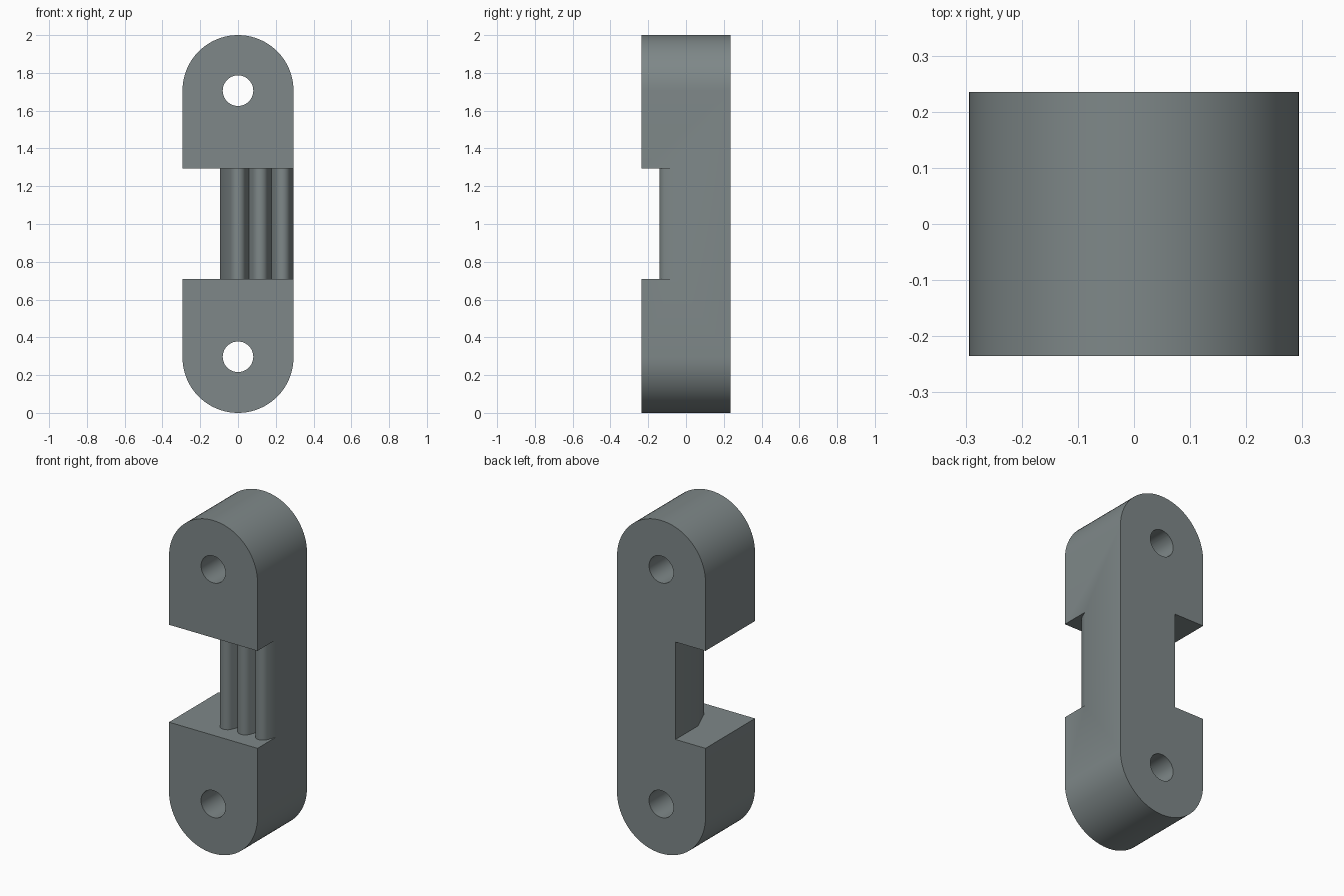
import bpy, bmesh, math

if "Cube" in bpy.data.objects:
    bpy.data.objects.remove(bpy.data.objects["Cube"])

W, D = 0.294, 0.235            # half width (end radius) and half depth
Z0, Z1 = 0.71, 1.295           # grip notch height range
HOLE_R = 0.081

grey = bpy.data.materials.new("slate grey")
grey.diffuse_color = (0.21, 0.245, 0.248, 1)
grey.use_nodes = True
grey.node_tree.nodes["Principled BSDF"].inputs["Base Color"].default_value = grey.diffuse_color


def prism(name, profile, offset):
    """Extrude a closed loop of 3D points along an offset vector."""
    bm = bmesh.new()
    face = bm.faces.new([bm.verts.new(p) for p in profile])
    out = bmesh.ops.extrude_face_region(bm, geom=[face])
    moved = [v for v in out["geom"] if isinstance(v, bmesh.types.BMVert)]
    bmesh.ops.translate(bm, vec=offset, verts=moved)
    bmesh.ops.recalc_face_normals(bm, faces=bm.faces)
    mesh = bpy.data.meshes.new(name)
    bm.to_mesh(mesh)
    bm.free()
    obj = bpy.data.objects.new(name, mesh)
    bpy.context.collection.objects.link(obj)
    mesh.materials.append(grey)
    return obj


def arc(cx, cy, r, a0, a1, n):
    angles = [math.radians(a0 + (a1 - a0) * i / n) for i in range(n + 1)]
    return [(cx + r * math.cos(a), cy + r * math.sin(a)) for a in angles]


# Link body: rounded at both ends
outline = arc(0, 2 - W, W, 0, 180, 40) + arc(0, W, W, 180, 360, 40)
body = prism("link_body", [(x, -D, z) for x, z in outline], (0, 2 * D, 0))

# Pin holes through both ends
cutters = []
for z in (W + 0.003, 2 - W):
    ring = arc(0, z, HOLE_R, 0, 360, 40)[:-1]
    cutters.append(prism("pin_hole_cutter", [(x, -0.4, y) for x, y in ring], (0, 0.8, 0)))

# Grip notch: straight side wall, then three round-tipped ridges
TIP, R, VALLEY = -0.14, 0.041, -0.065
grip = [(-0.4, 0.4), (-0.095, 0.4), (-0.095, 0.022)]
for cx in (0, 0.1175, 0.235):
    grip += arc(cx, TIP + R, R, -157, -23, 10)
    grip.append((cx + 0.059, VALLEY))
grip += [(0.4, VALLEY), (0.4, -0.4), (-0.4, -0.4)]
cutters.append(prism("grip_notch_cutter", [(x, y, Z0) for x, y in grip], (0, 0, Z1 - Z0)))

# Cut the body
bpy.context.view_layer.objects.active = body
body.select_set(True)
for cutter in cutters:
    cutter.hide_render = True
    mod = body.modifiers.new("cut", 'BOOLEAN')
    mod.operation = 'DIFFERENCE'
    mod.solver = 'EXACT'
    mod.object = cutter
    bpy.ops.object.modifier_apply(modifier=mod.name)
    bpy.data.objects.remove(cutter)

bpy.ops.object.shade_smooth_by_angle(angle=math.radians(25))
